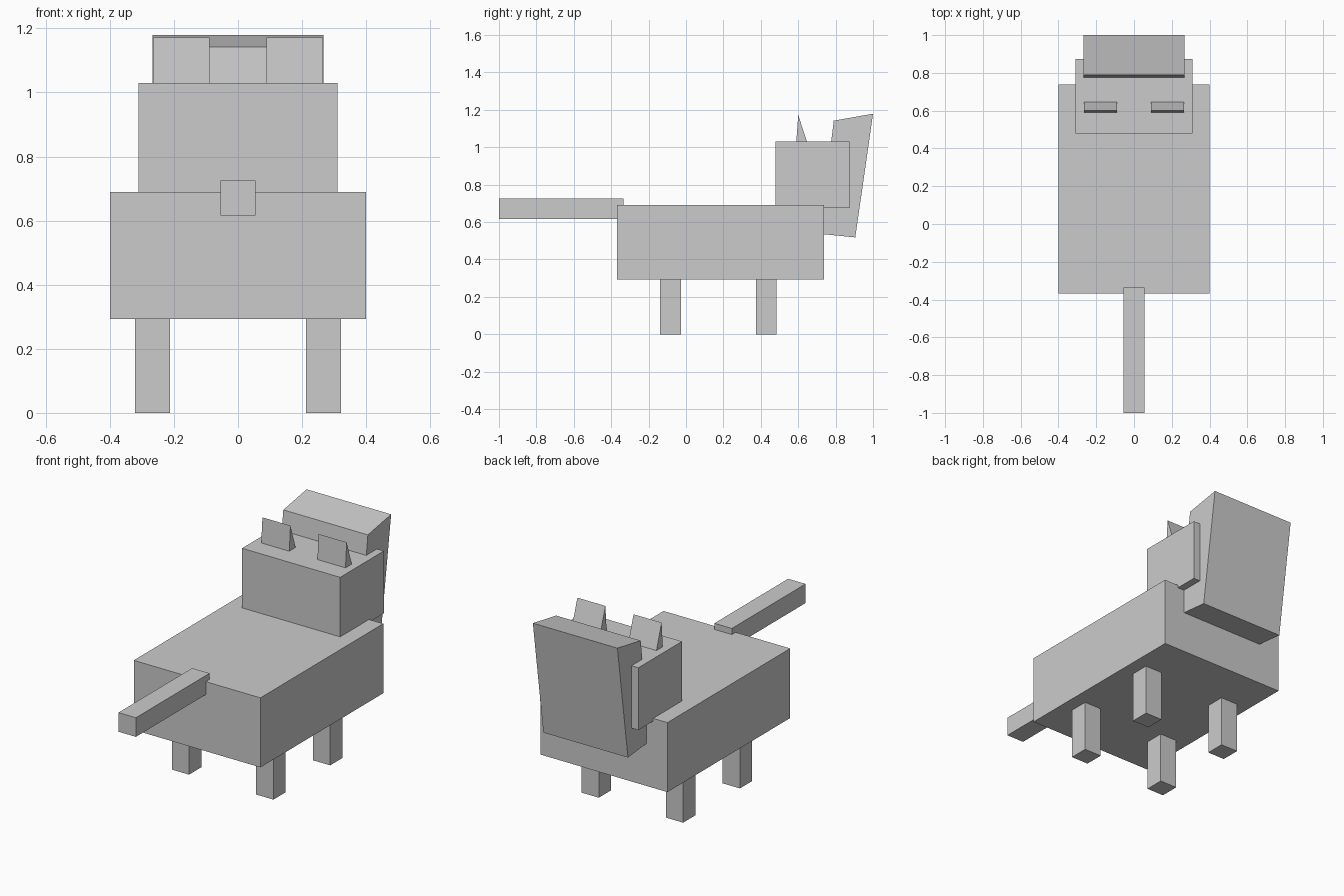
import bpy
import bmesh

if "Cube" in bpy.data.objects:
    bpy.data.objects.remove(bpy.data.objects["Cube"])


def prism(name, profile, x0, x1):
    """Extrude a (y, z) side profile from x0 to x1."""
    bm = bmesh.new()
    face = bm.faces.new([bm.verts.new((x0, y, z)) for y, z in profile])
    side = bmesh.ops.extrude_face_region(bm, geom=[face])["geom"]
    moved = [v for v in side if isinstance(v, bmesh.types.BMVert)]
    bmesh.ops.translate(bm, verts=moved, vec=(x1 - x0, 0, 0))
    bmesh.ops.recalc_face_normals(bm, faces=bm.faces)
    mesh = bpy.data.meshes.new(name)
    bm.to_mesh(mesh)
    bm.free()
    obj = bpy.data.objects.new(name, mesh)
    bpy.context.collection.objects.link(obj)
    return obj


def box(name, x0, x1, y0, y1, z0, z1):
    return prism(name, [(y0, z0), (y1, z0), (y1, z1), (y0, z1)], x0, x1)


def mirrored(obj):
    obj.modifiers.new("Mirror", 'MIRROR').use_axis[0] = True


# Torso, head and tail blocks
box("body", -0.40, 0.40, -0.369, 0.739, 0.293, 0.69)
box("head", -0.31, 0.31, 0.479, 0.873, 0.674, 1.03)
box("tail", -0.055, 0.055, -1.0, -0.335, 0.616, 0.725)

# Tilted, slightly tapered block behind the head
prism("muzzle_block",
      [(0.715, 0.537), (0.905, 0.518), (1.0, 1.179), (0.79, 1.142)],
      -0.267, 0.267)

# Four legs
for name, y in (("front_leg", -0.139), ("back_leg", 0.373)):
    mirrored(box(name, 0.212, 0.321, y, y + 0.111, 0.0, 0.295))

# Wedge ears
mirrored(prism("ear", [(0.589, 1.02), (0.65, 1.02), (0.60, 1.172)],
               0.089, 0.266))
